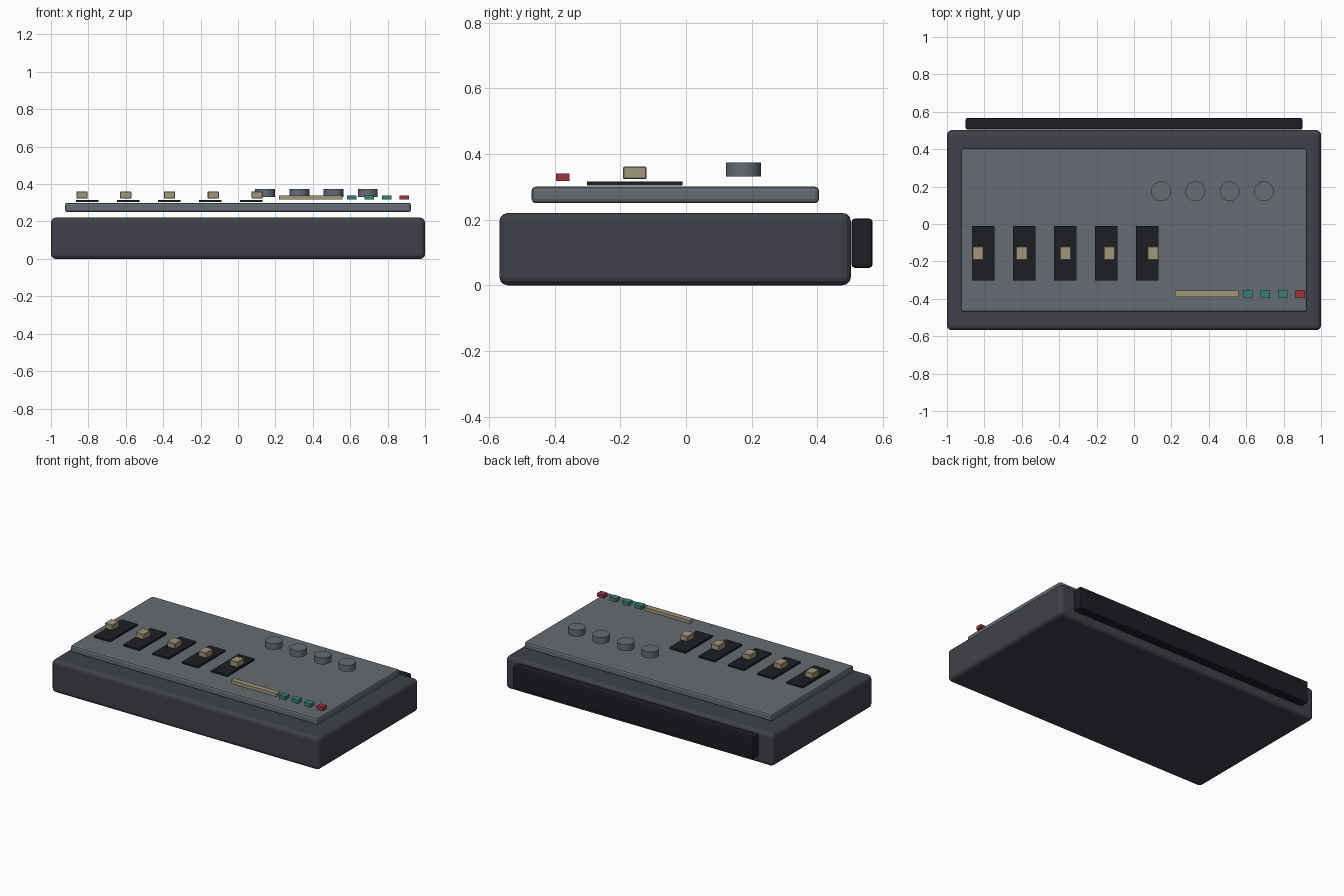
import bpy

if "Cube" in bpy.data.objects:
    bpy.data.objects.remove(bpy.data.objects["Cube"])


def material(name, rgb):
    m = bpy.data.materials.new(name)
    m.diffuse_color = (*rgb, 1)
    m.use_nodes = True
    m.node_tree.nodes["Principled BSDF"].inputs["Base Color"].default_value = m.diffuse_color
    return m


CASE = material("case_slate", (0.05, 0.053, 0.068))
PANEL = material("panel_grey", (0.13, 0.15, 0.17))
BLACK = material("black", (0.012, 0.013, 0.017))
TAN = material("tan", (0.36, 0.31, 0.2))
TEAL = material("teal", (0.04, 0.22, 0.18))
RED = material("red", (0.32, 0.035, 0.045))


def finish(obj, name, mat, bevel, segments):
    obj.name = name
    obj.data.materials.append(mat)
    if bevel:
        mod = obj.modifiers.new("Bevel", 'BEVEL')
        mod.width = bevel
        mod.segments = segments
        mod.limit_method = 'ANGLE'
    return obj


def box(name, x, y, z, mat, bevel=0, segments=2):
    """Box spanning the (min, max) ranges x, y and z."""
    spans = (x, y, z)
    bpy.ops.mesh.primitive_cube_add(size=1, location=[(a + b) / 2 for a, b in spans])
    obj = bpy.context.object
    obj.scale = [b - a for a, b in spans]
    bpy.ops.object.transform_apply(location=False, rotation=False, scale=True)
    return finish(obj, name, mat, bevel, segments)


# Case, raised control panel and rear connector strip
box("case", (-1, 1), (-0.568, 0.502), (0, 0.22), CASE, 0.025, 3)
box("control_panel", (-0.925, 0.925), (-0.47, 0.405), (0.25, 0.30), PANEL, 0.012)
box("rear_strip", (-0.9, 0.9), (0.504, 0.568), (0.053, 0.203), BLACK, 0.01)

# Five slider slots with caps
for i in range(5):
    sx = -0.805 + 0.219 * i
    cx = -0.834 + 0.234 * i
    box(f"slider_slot_{i + 1}", (sx - 0.06, sx + 0.06), (-0.302, -0.01), (0.304, 0.316), BLACK)
    box(f"slider_cap_{i + 1}", (cx - 0.03, cx + 0.03), (-0.192, -0.12), (0.323, 0.361), TAN, 0.003, 1)

# Four round knobs
for i in range(4):
    bpy.ops.mesh.primitive_cylinder_add(vertices=32, radius=0.053, depth=0.043,
                                        location=(0.145 + 0.183 * i, 0.175, 0.353))
    bpy.ops.object.shade_smooth_by_angle()
    finish(bpy.context.object, f"knob_{i + 1}", PANEL, 0, 1)

# Label bar and row of indicator buttons
box("label_bar", (0.22, 0.56), (-0.39, -0.355), (0.317, 0.339), TAN)
for i in range(4):
    bx = 0.608 + 0.0935 * i
    box(f"button_{i + 1}", (bx - 0.025, bx + 0.025), (-0.396, -0.354), (0.317, 0.34),
        RED if i == 3 else TEAL)
